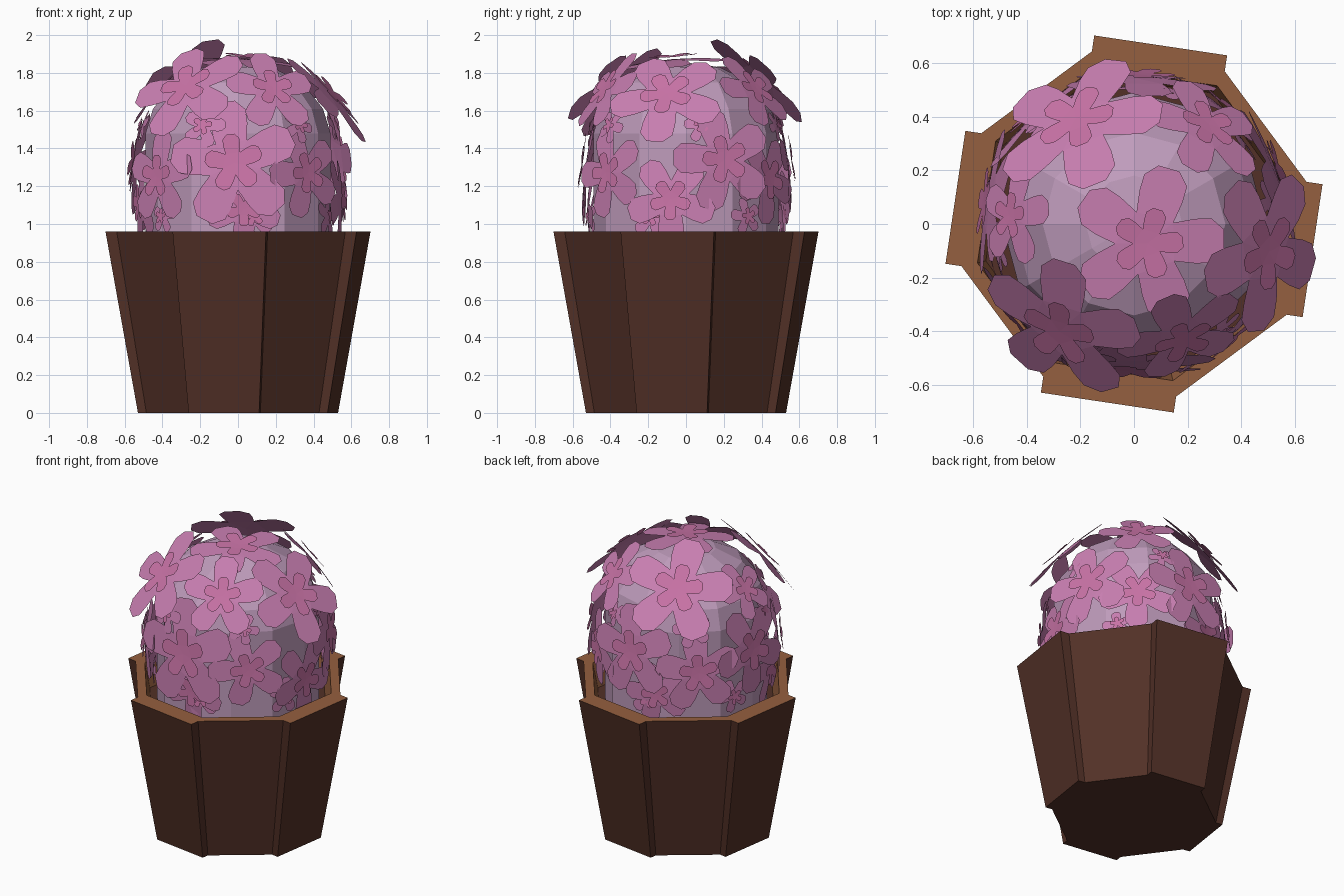
import bpy, bmesh, math, random
from mathutils import Vector, Matrix

if "Cube" in bpy.data.objects:
    bpy.data.objects.remove(bpy.data.objects["Cube"])

random.seed(4)


def material(name, rgb):
    m = bpy.data.materials.new(name)
    m.diffuse_color = (*rgb, 1)
    m.use_nodes = True
    m.node_tree.nodes["Principled BSDF"].inputs["Base Color"].default_value = m.diffuse_color
    return m


DARK = material("dark_wood", (0.085, 0.03, 0.02))
WOOD = material("light_wood", (0.30, 0.115, 0.05))
LILAC = material("lilac", (0.52, 0.33, 0.50))
PINK = material("pink", (0.58, 0.21, 0.44))
ROSE = material("rose", (0.58, 0.17, 0.38))


def finish(bm, name, mats):
    me = bpy.data.meshes.new(name)
    bm.to_mesh(me)
    bm.free()
    for m in mats:
        me.materials.append(m)
    ob = bpy.data.objects.new(name, me)
    bpy.context.collection.objects.link(ob)
    return ob


def bridge(bm, a, b, mat=0):
    n = len(a)
    for i in range(n):
        f = bm.faces.new((a[i], a[(i + 1) % n], b[(i + 1) % n], b[i]))
        f.material_index = mat


# Pot: four proud planks alternating with four recessed ones
def plank_loop(bm, scale, z, inner=None):
    pts = []
    for k in range(4):
        rot = Matrix.Rotation(math.radians(-8.5 + 90 * k), 3, 'Z')
        if inner:
            local = [(inner, -inner * 0.414), (inner, -inner * 0.414),
                     (inner, inner * 0.414), (inner, inner * 0.414)]
        else:
            local = [(0.612, -0.25), (0.672, -0.25), (0.672, 0.25), (0.612, 0.25)]
        pts += [bm.verts.new(rot @ Vector((x * scale, y * scale, z))) for x, y in local]
    return pts


bm = bmesh.new()
base = plank_loop(bm, 0.755, 0)
top = plank_loop(bm, 1, 0.96)
lip = plank_loop(bm, 1, 0.96, 0.555)
low = plank_loop(bm, 1, 0.80, 0.525)
bm.faces.new(base[::-1])
bridge(bm, base, top)
bridge(bm, top, lip, 1)
bridge(bm, lip, low, 1)
bm.faces.new(low)
bmesh.ops.remove_doubles(bm, verts=bm.verts, dist=1e-5)
finish(bm, "pot", [DARK, WOOD])

# Bush core: domed column
bm = bmesh.new()
rings = []
for r, z in [(0.49, 0.81), (0.49, 1.48), (0.45, 1.61), (0.34, 1.75), (0.18, 1.83)]:
    rings.append([bm.verts.new((r * math.cos(math.tau * i / 12), r * math.sin(math.tau * i / 12), z))
                  for i in range(12)])
for a, b in zip(rings, rings[1:]):
    bridge(bm, a, b)
tip = bm.verts.new((0, 0, 1.855))
for i in range(12):
    bm.faces.new((rings[-1][i], rings[-1][(i + 1) % 12], tip))
finish(bm, "bush_core", [LILAC])

# Flowers: a five-petalled sheet with a smaller one on top
PETAL = [(0.42, -36), (0.68, -25), (0.88, -19), (1.0, -8), (1.0, 8), (0.88, 19), (0.68, 25)]


def petals(bm, mat4, r, lift, bend, mat):
    centre = bm.verts.new(mat4 @ Vector((0, 0, lift)))
    rim = []
    for k in range(5):
        for d, a in PETAL:
            t = math.radians(90 + 72 * k + a)
            rim.append(bm.verts.new(mat4 @ Vector((d * r * math.cos(t), d * r * math.sin(t),
                                                   lift + bend * r * d * d))))
    n = len(PETAL)
    for k in range(5):
        s = [rim[(k * n + j) % len(rim)] for j in range(n + 1)]
        bm.faces.new((centre, s[0], s[-1])).material_index = mat
        bm.faces.new(s).material_index = mat


def flower(name, pos, r, elev, roll):
    az = math.atan2(pos[1], pos[0])
    e = math.radians(elev)
    n = Vector((math.cos(e) * math.cos(az), math.cos(e) * math.sin(az), math.sin(e)))
    right = Vector((-math.sin(az), math.cos(az), 0))
    frame = Matrix((right, n.cross(right), n)).transposed().to_4x4()
    m = Matrix.Translation(pos) @ frame @ Matrix.Rotation(math.radians(roll), 4, 'Z')
    bm = bmesh.new()
    petals(bm, m, r, 0, -0.08, 0)
    petals(bm, m, r * 0.46, 0.018, 0.03, 1)
    finish(bm, name, [PINK, ROSE])


# position, radius, upward tilt, roll
FLOWERS = [
    # crown
    ((0.05, -0.07, 1.87), 0.29, 84, 20),
    ((-0.21, 0.38, 1.75), 0.33, 42, -10),
    ((0.27, 0.36, 1.71), 0.24, 38, 10),
    ((0.49, -0.10, 1.68), 0.31, 42, 30),
    ((-0.27, -0.39, 1.72), 0.32, 42, 25),
    ((0.18, -0.42, 1.71), 0.25, 35, 0),
    ((-0.45, 0.03, 1.68), 0.19, 40, 12),
    # middle
    ((-0.02, -0.53, 1.32), 0.34, 8, 8),
    ((0.36, -0.41, 1.27), 0.24, 5, 20),
    ((-0.42, -0.36, 1.25), 0.25, 4, 0),
    ((0.52, 0.20, 1.34), 0.28, 6, 15),
    ((-0.54, 0.08, 1.33), 0.28, 8, 30),
    ((0.02, 0.54, 1.34), 0.29, 8, 10),
    ((0.33, 0.43, 1.24), 0.24, 4, 33),
    ((-0.37, 0.40, 1.25), 0.26, 5, 5),
    # low
    ((0.54, -0.08, 1.13), 0.24, 3, 36),
    ((-0.51, -0.14, 1.11), 0.22, 0, 10),
    ((0.03, -0.52, 1.08), 0.20, 0, 36),
    ((-0.14, 0.51, 1.09), 0.20, 0, 20),
]
for i, (pos, r, elev, roll) in enumerate(FLOWERS):
    flower(f"flower_{i + 1}", pos, r, elev, roll)

# Small filler blossoms around the column
for i in range(12):
    a = math.tau * (i + 0.3) / 12
    z = 1.04 if i % 2 else 1.52
    flower(f"small_flower_{i + 1}", (0.51 * math.cos(a), 0.51 * math.sin(a), z),
           random.uniform(0.08, 0.13), 5 if z < 1.2 else 18, random.uniform(0, 72))
